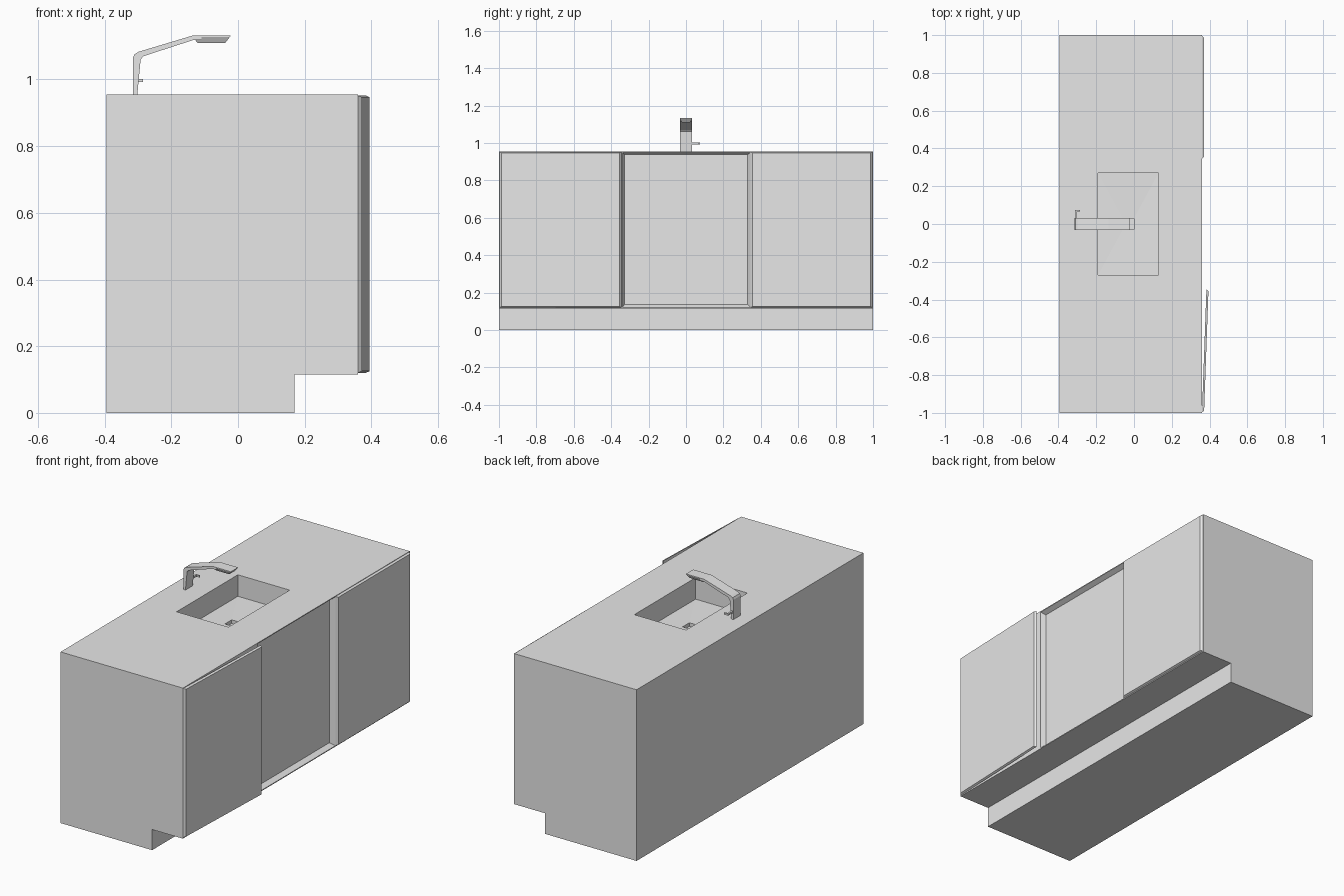
import bpy, bmesh
from mathutils import Matrix, Vector

cube = bpy.data.objects.get("Cube")
if cube:
    bpy.data.objects.remove(cube, do_unlink=True)

GREY = (0.8, 0.8, 0.8, 1)
grey = bpy.data.materials.new("light_grey")
grey.use_nodes = True
grey.diffuse_color = GREY
grey.node_tree.nodes["Principled BSDF"].inputs["Base Color"].default_value = GREY


def loft(name, rings):
    """Join matching point rings into a closed, flat-faced solid."""
    bm = bmesh.new()
    loops = [[bm.verts.new(p) for p in ring] for ring in rings]
    for a, b in zip(loops, loops[1:]):
        for i in range(len(a)):
            j = (i + 1) % len(a)
            bm.faces.new((a[i], a[j], b[j], b[i]))
    bm.faces.new(loops[0])
    bm.faces.new(loops[-1])
    bmesh.ops.recalc_face_normals(bm, faces=bm.faces)
    mesh = bpy.data.meshes.new(name)
    bm.to_mesh(mesh)
    bm.free()
    mesh.materials.append(grey)
    obj = bpy.data.objects.new(name, mesh)
    bpy.context.collection.objects.link(obj)
    return obj


def ring_z(z, x0, x1, y0, y1):
    return [(x0, y0, z), (x1, y0, z), (x1, y1, z), (x0, y1, z)]


def ring_x(x, y0, y1, z0, z1):
    return [(x, y0, z0), (x, y1, z0), (x, y1, z1), (x, y0, z1)]


def box(name, x0, x1, y0, y1, z0, z1):
    return loft(name, [ring_z(z, x0, x1, y0, y1) for z in (z0, z1)])


def cut(target, cutter):
    cutter.hide_render = True
    mod = target.modifiers.new("cut", "BOOLEAN")
    mod.operation = "DIFFERENCE"
    mod.solver = "EXACT"
    mod.object = cutter
    bpy.context.view_layer.objects.active = target
    bpy.ops.object.modifier_apply(modifier=mod.name)
    bpy.data.objects.remove(cutter, do_unlink=True)


# Cabinet body with worktop and toe kick
TOP, FRONT, BACK = 0.955, 0.36, -0.395
outline = [(BACK, 0), (0.17, 0), (0.17, 0.115), (FRONT, 0.115),
           (FRONT, TOP), (BACK, TOP)]
body = loft("cabinet_body", [[(x, y, z) for x, z in outline] for y in (-1, 1)])

# Sink bowl with a floor falling gently to a square drain
cut(body, loft("sink_cutter", [
    ring_z(TOP + 0.05, -0.19, 0.13, -0.27, 0.27),
    ring_z(0.835, -0.19, 0.13, -0.27, 0.27),
    ring_z(0.83, -0.06, 0.0, -0.03, 0.03),
    ring_z(0.81, -0.06, 0.0, -0.03, 0.03)]))

# Recessed middle front with sloping edges
cut(body, loft("recess_cutter", [
    ring_x(FRONT + 0.02, -0.34, 0.345, 0.12, 0.95),
    ring_x(FRONT - 0.001, -0.34, 0.345, 0.12, 0.95),
    ring_x(0.333, -0.33, 0.33, 0.135, 0.937)]))


# Outer doors with chamfered edges
def door(name, y0, y1):
    c = 0.01
    return loft(name, [
        ring_x(FRONT, y0, y1, 0.12, 0.952),
        ring_x(FRONT + 0.011, y0 + c, y1 - c, 0.12 + c / 2, 0.952 - c / 2)])


door("closed_door", 0.345, 0.997)
ajar = door("ajar_door", -0.997, -0.345)
hinge = Vector((FRONT, -0.997, 0))
ajar.data.transform(Matrix.Translation(hinge) @ Matrix.Rotation(-0.036, 4, "Z")
                    @ Matrix.Translation(-hinge))

# Tap: flat bent bar running from the stem to the spout
stem = [(-0.315, TOP), (-0.315, 1.065), (-0.31, 1.076), (-0.298, 1.083),
        (-0.135, 1.132), (-0.11, 1.132), (-0.11, 1.118), (-0.135, 1.118),
        (-0.283, 1.07), (-0.292, 1.06), (-0.302, TOP)]
loft("tap_stem", [[(x, y, z) for x, z in stem] for y in (-0.032, 0.032)])
loft("tap_spout", [
    ring_z(1.132, -0.135, -0.022, -0.032, 0.032),
    ring_z(1.128, -0.135, -0.024, -0.032, 0.032),
    ring_z(1.11, -0.122, -0.038, -0.022, 0.022)])

# Tap lever
box("lever_stem", -0.312, -0.302, 0.03, 0.072, 0.992, 1.002)
box("lever_grip", -0.312, -0.285, 0.066, 0.074, 0.992, 1.002)
